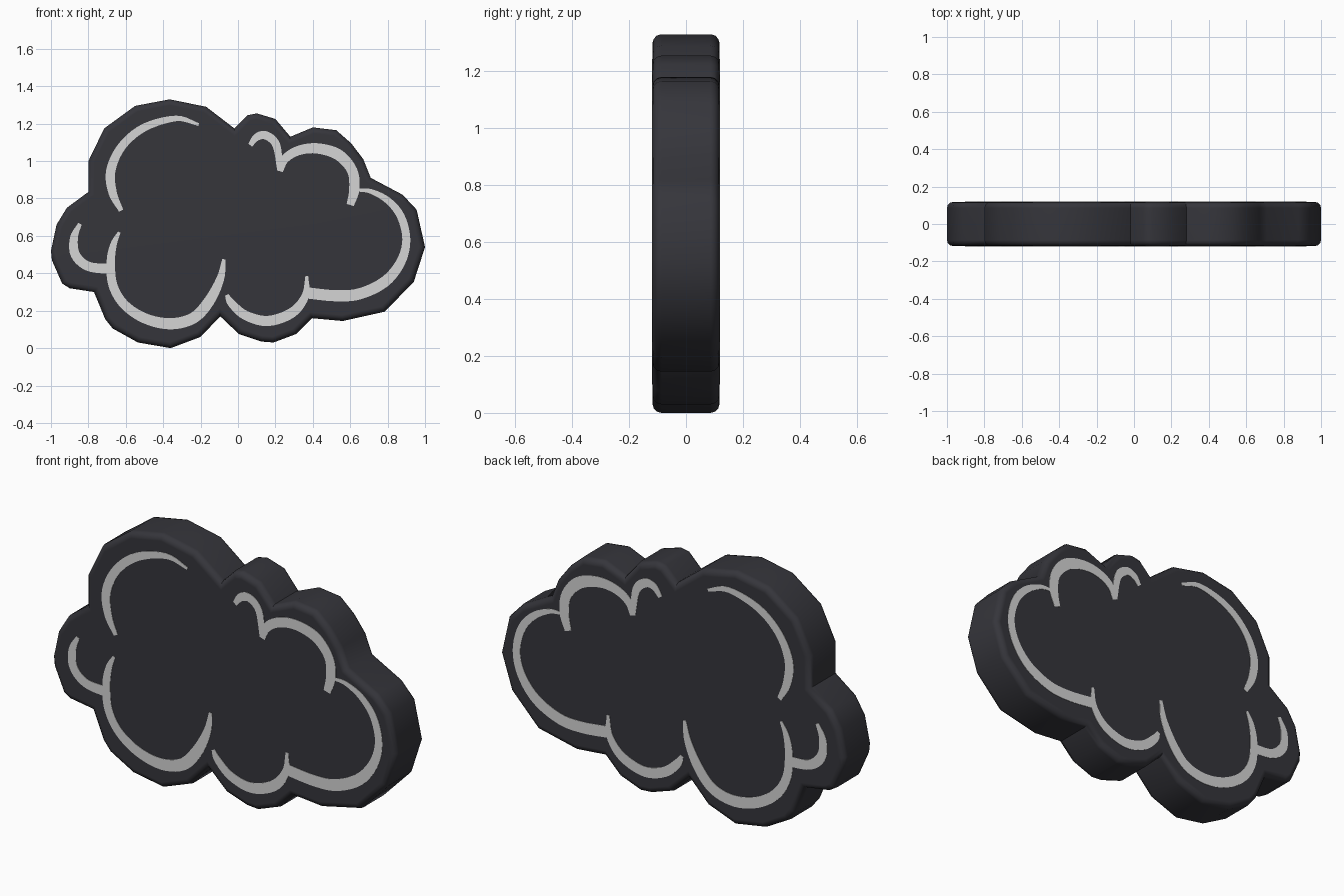
import bpy, bmesh
from mathutils import Vector

if "Cube" in bpy.data.objects:
    bpy.data.objects.remove(bpy.data.objects["Cube"])

HALF = 0.118   # half thickness of the slab
FACE = 0.12    # outer level of the painted strokes


def material(name, rgb):
    m = bpy.data.materials.new(name)
    m.diffuse_color = (*rgb, 1)
    m.use_nodes = True
    m.node_tree.nodes["Principled BSDF"].inputs["Base Color"].default_value = m.diffuse_color
    return m


dark = material("charcoal", (0.036, 0.036, 0.044))
pale = material("pale_grey", (0.66, 0.66, 0.66))


def finish(bm, name, mat):
    bmesh.ops.recalc_face_normals(bm, faces=bm.faces[:])
    me = bpy.data.meshes.new(name)
    bm.to_mesh(me)
    bm.free()
    me.materials.append(mat)
    ob = bpy.data.objects.new(name, me)
    bpy.context.collection.objects.link(ob)
    return ob


# Cloud slab: lobed outline (x, z), extruded with rounded rims
outline = [
    (-.365, 1.33), (-.17, 1.29), (-.02, 1.175), (.05, 1.245), (.10, 1.255),
    (.20, 1.225), (.28, 1.13), (.40, 1.18), (.525, 1.165), (.605, 1.095),
    (.67, 1.01), (.71, .91), (.88, .82), (.955, .74), (1.0, .54),
    (.94, .355), (.785, .195), (.56, .145), (.395, .16), (.31, .075),
    (.19, .03), (.125, .035), (.005, .075), (-.095, .17), (-.20, .06),
    (-.36, 0), (-.535, .03), (-.67, .105), (-.71, .155), (-.77, .30),
    (-.90, .32), (-.94, .345), (-.995, .47), (-1.0, .52), (-.97, .66),
    (-.915, .75), (-.80, .835), (-.80, 1.0), (-.715, 1.175), (-.55, 1.295)]
bm = bmesh.new()
front = bm.faces.new([bm.verts.new((x, -HALF, z)) for x, z in outline])
ext = bmesh.ops.extrude_face_region(bm, geom=[front], use_keep_orig=True)
for v in ext["geom"]:
    if isinstance(v, bmesh.types.BMVert):
        v.co.y = HALF
rims = [e for e in bm.edges if abs(e.verts[0].co.y - e.verts[1].co.y) < 1e-5]
bmesh.ops.bevel(bm, geom=rims, offset=0.032, segments=3, profile=0.5,
                affect='EDGES', clamp_overlap=True)
cloud = finish(bm, "cloud_slab", dark)
bpy.context.view_layer.objects.active = cloud
cloud.select_set(True)
bpy.ops.object.shade_smooth_by_angle(angle=0.75)
wn = cloud.modifiers.new("flat_faces", 'WEIGHTED_NORMAL')
wn.keep_sharp = True


def smooth_path(pts, steps=5):
    """Catmull-Rom through (x, z, width) points."""
    p = [Vector(q) for q in pts]
    p = [2 * p[0] - p[1]] + p + [2 * p[-1] - p[-2]]
    out = []
    for i in range(1, len(p) - 2):
        a, b, c, d = p[i - 1:i + 3]
        for k in range(steps):
            t = k / steps
            out.append(0.5 * (2 * b + (c - a) * t + (2 * a - 5 * b + 4 * c - d) * t * t
                              + (3 * b - a - 3 * c + d) * t ** 3))
    return out + [p[-2]]


def stroke(name, pts):
    """Thin brush stroke of varying width on the front, mirrored to the back."""
    path = smooth_path(pts)
    bm = bmesh.new()
    rings = []
    for i, q in enumerate(path):
        tan = path[min(i + 1, len(path) - 1)] - path[max(i - 1, 0)]
        n = Vector((-tan.y, tan.x)).normalized() * max(q.z, 0.01) / 2
        rings.append([bm.verts.new((q.x + s * n.x, y, q.y + s * n.y))
                      for s, y in ((1, -FACE), (-1, -FACE), (-1, -HALF + .002), (1, -HALF + .002))])
    for a, b in zip(rings, rings[1:]):
        for j in range(4):
            k = (j + 1) % 4
            bm.faces.new((a[j], a[k], b[k], b[j]))
    bm.faces.new(rings[0])
    bm.faces.new(rings[-1])
    ob = finish(bm, name, pale)
    mir = ob.modifiers.new("back_copy", 'MIRROR')
    mir.use_axis = (False, True, False)
    mir.use_mirror_merge = False


# Painted contour strokes: (x, z, width)
stroke("stroke_top_left", [
    (-.625, .735, .025), (-.67, .83, .045), (-.68, .95, .05), (-.62, 1.08, .045),
    (-.50, 1.18, .042), (-.33, 1.228, .03), (-.21, 1.195, .015)])
stroke("stroke_top_small", [
    (.065, 1.085, .025), (.10, 1.128, .04), (.15, 1.137, .045),
    (.205, 1.085, .042), (.225, .95, .03)])
stroke("stroke_top_right", [
    (.225, .945, .03), (.25, 1.01, .045), (.32, 1.055, .05), (.42, 1.068, .055),
    (.535, 1.035, .06), (.61, .95, .055), (.622, .85, .055), (.60, .765, .04)])
stroke("stroke_right", [
    (.64, .845, .015), (.71, .838, .025), (.80, .79, .036), (.87, .705, .042),
    (.90, .58, .043), (.87, .46, .05), (.785, .355, .058), (.65, .29, .06),
    (.52, .28, .06), (.37, .295, .06)])
stroke("stroke_bottom_small", [
    (.368, .385, .015), (.36, .28, .04), (.29, .19, .053), (.16, .145, .055),
    (.04, .175, .05), (-.035, .24, .042), (-.06, .285, .02)])
stroke("stroke_bottom_left", [
    (-.075, .475, .018), (-.095, .37, .042), (-.155, .25, .058), (-.24, .16, .06),
    (-.365, .13, .06), (-.50, .16, .055), (-.61, .235, .05), (-.67, .34, .048),
    (-.68, .465, .045), (-.665, .555, .035), (-.635, .62, .015)])
stroke("stroke_left_small", [
    (-.845, .665, .02), (-.877, .59, .042), (-.87, .50, .05), (-.80, .437, .05),
    (-.67, .422, .055)])
